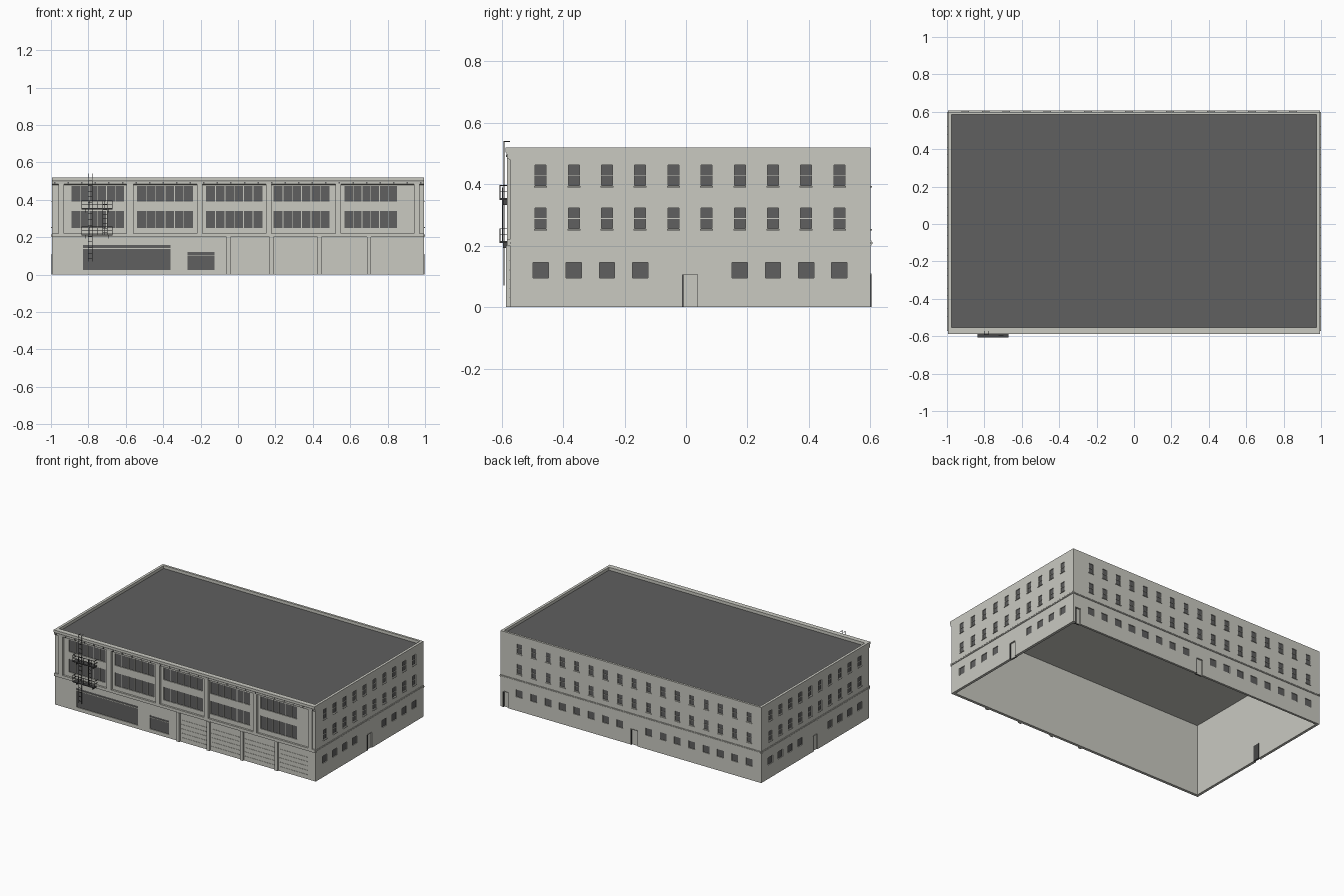
import bpy, bmesh
from mathutils import Vector

if "Cube" in bpy.data.objects:
    bpy.data.objects.remove(bpy.data.objects["Cube"], do_unlink=True)

W, F, B, H = 0.994, -0.573, 0.6, 0.52      # half width, front, back, height
ROOF_Z = 0.5


def material(name, col):
    m = bpy.data.materials.new(name)
    m.use_nodes = True
    m.diffuse_color = (*col, 1)
    bsdf = next(n for n in m.node_tree.nodes if n.type == 'BSDF_PRINCIPLED')
    bsdf.inputs["Base Color"].default_value = (*col, 1)
    return m


STONE = material("pale_stone", (0.585, 0.585, 0.535))
DARK = material("dark_grey", (0.115, 0.115, 0.115))
IRON = material("dark_iron", (0.065, 0.065, 0.065))


def box(bm, x0, x1, y0, y1, z0, z1):
    verts = bmesh.ops.create_cube(bm, size=1)["verts"]
    size = Vector((x1 - x0, y1 - y0, z1 - z0))
    mid = Vector((x0 + x1, y0 + y1, z0 + z1)) / 2
    for v in verts:
        v.co = Vector(a * b for a, b in zip(v.co, size)) + mid


def on_wall(bm, side, u0, u1, d0, d1, z0, z1):
    """Box at u0..u1 along a wall, reaching from d0 to d1 outward of it."""
    if side == "front":
        box(bm, u0, u1, F - d1, F - d0, z0, z1)
    elif side == "back":
        box(bm, u0, u1, B + d0, B + d1, z0, z1)
    elif side == "left":
        box(bm, W + d0, W + d1, u0, u1, z0, z1)
    else:
        box(bm, -W - d1, -W - d0, u0, u1, z0, z1)


def finish(name, bm, mat):
    bmesh.ops.recalc_face_normals(bm, faces=bm.faces)
    me = bpy.data.meshes.new(name)
    bm.to_mesh(me)
    bm.free()
    me.materials.append(mat)
    ob = bpy.data.objects.new(name, me)
    bpy.context.collection.objects.link(ob)
    return ob


def cut(target, bm):
    """Subtract the boxes in bm from target and keep the result."""
    cutter = finish("cutter", bm, STONE)
    cutter.hide_render = True
    mod = target.modifiers.new("cut", 'BOOLEAN')
    mod.operation, mod.solver, mod.object = 'DIFFERENCE', 'EXACT', cutter
    deps = bpy.context.evaluated_depsgraph_get()
    me = bpy.data.meshes.new_from_object(target.evaluated_get(deps))
    target.modifiers.clear()
    target.data = me
    bpy.data.objects.remove(cutter, do_unlink=True)


# Outer shell, open underneath and above
walls_bm = bmesh.new()
box(walls_bm, -W, W, F, B, 0, H)
walls = finish("walls", walls_bm, STONE)
inside = bmesh.new()
box(inside, 0.018 - W, W - 0.018, F + 0.019, B - 0.015, -0.1, H + 0.1)
cut(walls, inside)

# Dark roof covering over a pale ceiling
for name, z, mat in (("roof", ROOF_Z, DARK), ("ceiling", ROOF_Z - 0.003, STONE)):
    slab = bmesh.new()
    box(slab, 0.017 - W, W - 0.017, F + 0.018, B - 0.014, z - 0.003, z)
    finish(name, slab, mat)

# Recessed bays of the upper front
bays = [(-0.93, -0.595), (-0.56, -0.22), (-0.19, 0.15), (0.18, 0.52), (0.55, 0.94)]
glazing = [(-0.89, -0.61), (-0.54, -0.24), (-0.17, 0.13), (0.19, 0.49), (0.57, 0.85)]
panels = bmesh.new()
for a, b in bays:
    on_wall(panels, "front", a, b, -0.004, 0.02, 0.22, 0.48)
cut(walls, panels)

openings, glass, trim = bmesh.new(), bmesh.new(), bmesh.new()
doors, door_backs, sills = bmesh.new(), bmesh.new(), bmesh.new()


def window(side, u0, u1, z0, z1, base=0.0, depth=0.006):
    on_wall(openings, side, u0, u1, base - depth, 0.02, z0, z1)
    on_wall(glass, side, u0, u1, base - depth - 0.001, base - depth + 0.001, z0, z1)


def sash(side, u, z0, z1):
    window(side, u - 0.018, u + 0.018, z0, z1)
    mid = (z0 + z1) / 2
    on_wall(trim, side, u - 0.018, u + 0.018, -0.006, -0.001, mid - 0.0015, mid + 0.0015)
    on_wall(sills, side, u - 0.021, u + 0.021, -0.002, 0.005, z0 - 0.006, z0 - 0.002)


def door(side, u0, u1, hinge):
    """Recessed door with a dark edge on the jamb next to hinge."""
    on_wall(openings, side, u0, u1, -0.05, 0.02, -0.02, 0.107)
    on_wall(doors, side, u0, u1, -0.012, -0.008, 0, 0.107)
    on_wall(door_backs, side, u0, u1, -0.02, -0.012, 0, 0.107)
    on_wall(door_backs, side, hinge - 0.0025, hinge + 0.0025, -0.008, 0.003, 0, 0.107)
    on_wall(trim, side, u0, u1, -0.008, 0.003, 0.107, 0.11)


# Sash windows and doors on the sides and back
side_u = [-0.473 + 0.108 * i for i in range(10)]
back_u = [0.85 - 0.1095 * i for i in range(17)]
for side, us, skipped in (("left", side_u, (4, 5)), ("right", side_u, (4, 5)),
                          ("back", back_u, (8,))):
    for i, u in enumerate(us):
        sash(side, u, 0.396, 0.462)
        sash(side, u, 0.256, 0.322)
        if i not in skipped:
            window(side, u - 0.025, u + 0.025, 0.095, 0.145)
door("left", -0.012, 0.038, -0.01)
door("right", -0.012, 0.038, 0.036)
door("back", -0.05, 0.0, -0.002)
door("back", 0.935, 0.975, 0.973)

# Front window bands, split by mullions
for a, b in glazing:
    for z0, z1 in ((0.39, 0.473), (0.25, 0.34)):
        window("front", a, b, z0, z1, base=-0.004)
        step = (b - a) / 6
        for k in range(1, 6):
            u = a + k * step
            on_wall(trim, "front", u - 0.002, u + 0.002, -0.011, -0.005, z0, z1)

# Shop windows at street level
window("front", -0.83, -0.36, 0.025, 0.157)
on_wall(trim, "front", -0.83, -0.36, -0.007, -0.001, 0.138, 0.143)
window("front", -0.27, -0.125, 0.025, 0.12)
on_wall(trim, "front", -0.27, -0.125, -0.007, -0.001, 0.102, 0.106)
cut(walls, openings)

finish("window_glass", glass, DARK)
finish("window_trim", trim, STONE)
finish("window_sills", sills, STONE)
finish("doors", doors, STONE)
finish("door_backs", door_backs, IRON)

# Pilasters, slatted shutters, belt course
pilasters, shutters, belt = bmesh.new(), bmesh.new(), bmesh.new()
edges = [(-0.96, -0.93)] + [(p[1], q[0]) for p, q in zip(bays, bays[1:])] + [(0.94, 0.97)]
for a, b in edges:
    on_wall(pilasters, "front", a, b, -0.002, 0.009, 0.22, 0.485)
lower = [-0.05, 0.18, 0.435, 0.7]
for u, nxt in zip(lower, lower[1:] + [0.95]):
    on_wall(pilasters, "front", u - 0.011, u + 0.011, -0.002, 0.012, 0, 0.2)
    for k in range(5):
        z = 0.03 + 0.03 * k
        on_wall(shutters, "front", u + 0.02, nxt - 0.02, -0.002, 0.002, z, z + 0.002)
on_wall(belt, "front", -W, W, -0.002, 0.009, 0.2, 0.22)
for side, a, b in (("left", F, B), ("right", F, B), ("back", -W, W)):
    on_wall(belt, side, a, b, -0.002, 0.004, 0.2, 0.217)
    on_wall(belt, side, a, b, -0.002, 0.006, 0.205, 0.212)
finish("pilasters", pilasters, STONE)
finish("shutter_slats", shutters, STONE)
finish("belt_course", belt, STONE)

# Front cornice swept from a small curved profile, with brackets below
cornice = bmesh.new()
profile = [(0, 0.48), (0.009, 0.485), (0.01, 0.498), (0.015, 0.506), (0.015, H), (0, H)]
ends = [[cornice.verts.new((x, F - d, z)) for d, z in profile] for x in (-W, W)]
for i in range(len(profile)):
    j = (i + 1) % len(profile)
    cornice.faces.new((ends[0][i], ends[0][j], ends[1][j], ends[1][i]))
for ring in ends:
    cornice.faces.new(ring)
finish("cornice", cornice, STONE)
brackets = bmesh.new()
for k in range(28):
    x = -0.98 + 0.0725 * k
    on_wall(brackets, "front", x - 0.004, x + 0.004, -0.001, 0.013, 0.488, 0.496)
finish("cornice_brackets", brackets, DARK)

# Fire escape: main ladder, two railed landings, ladder between them
esc = bmesh.new()
T = 0.0013


def ladder(x0, x1, y, z0, z1, step):
    for x in (x0, x1):
        box(esc, x - T, x + T, y - T, y + T, z0, z1)
    for k in range(int((z1 - z0) / step)):
        z = z0 + step * (k + 0.5)
        box(esc, x0, x1, y - T, y + T, z - T, z + T)


ladder(-0.8, -0.778, -0.592, 0.07, 0.54, 0.03)
for x in (-0.8, -0.778):
    box(esc, x - T, x + T, -0.592, -0.572, 0.537, 0.54)
ladder(-0.722, -0.7, -0.597, 0.21, 0.39, 0.025)
X0, X1, Y0 = -0.835, -0.672, -0.606
for floor in (0.208, 0.348):
    box(esc, X0, X1, Y0, F, floor, floor + 0.007)
    for z in (floor + 0.026, floor + 0.046):
        box(esc, X0, X1, Y0, Y0 + 2 * T, z, z + 2 * T)
        for x in (X0, X1):
            box(esc, x - T, x + T, Y0, F, z, z + 2 * T)
    for k in range(5):
        x = X0 + (X1 - X0) * k / 4
        box(esc, x - T, x + T, Y0, Y0 + 2 * T, floor, floor + 0.048)
    for x in (X0 + 0.02, X1 - 0.02):
        box(esc, x - T, x + T, Y0 + 0.01, F, floor - 0.015, floor)
finish("fire_escape", esc, IRON)
